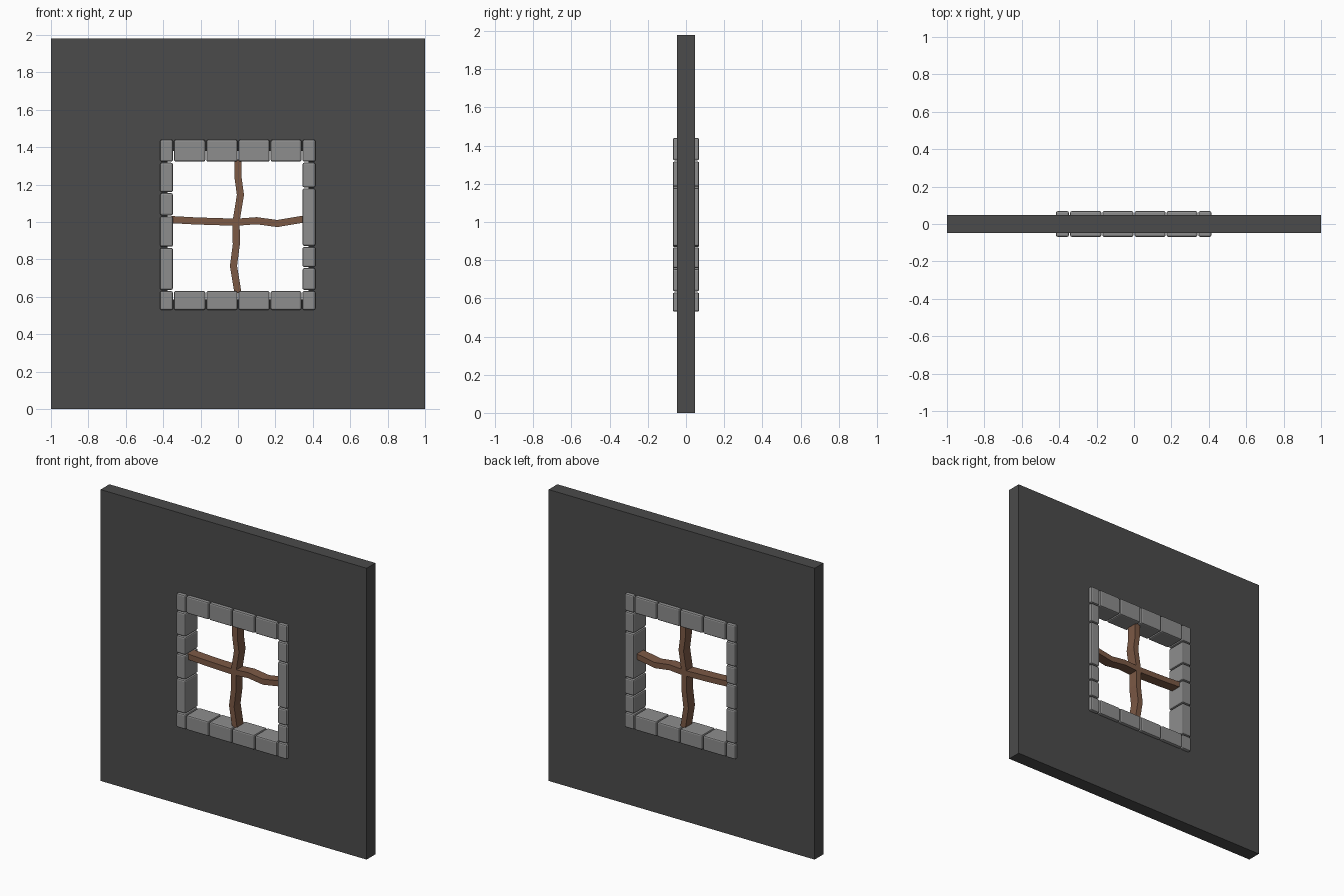
import bpy, bmesh
from mathutils import Vector

if "Cube" in bpy.data.objects:
    bpy.data.objects.remove(bpy.data.objects["Cube"])


def material(name, rgb):
    m = bpy.data.materials.new(name)
    m.diffuse_color = (*rgb, 1)
    m.use_nodes = True
    m.node_tree.nodes["Principled BSDF"].inputs["Base Color"].default_value = m.diffuse_color
    return m


WALL = material("dark grey wall", (0.07, 0.07, 0.07))
STONE = material("grey stone", (0.27, 0.27, 0.27))
WOOD = material("brown wood", (0.20, 0.10, 0.06))


def finish(bm, name, mat):
    bmesh.ops.recalc_face_normals(bm, faces=bm.faces)
    me = bpy.data.meshes.new(name)
    bm.to_mesh(me)
    bm.free()
    me.materials.append(mat)
    ob = bpy.data.objects.new(name, me)
    bpy.context.collection.objects.link(ob)
    return ob


def ring(bm, x0, x1, z0, z1, y):
    return [bm.verts.new((x, y, z)) for x, z in ((x0, z0), (x1, z0), (x1, z1), (x0, z1))]


# Wall slab with a square opening hidden behind the stones
bm = bmesh.new()
T = 0.047
rings = [ring(bm, *r, y) for y in (-T, T)
         for r in ((-1, 1, 0, 1.98), (-0.378, 0.378, 0.585, 1.38))]
for a, b in ((0, 1), (2, 3), (0, 2), (1, 3)):
    for i in range(4):
        j = (i + 1) % 4
        bm.faces.new((rings[a][i], rings[a][j], rings[b][j], rings[b][i]))
finish(bm, "wall", WALL)


# Bevelled stone blocks around the opening
def stone(name, x0, x1, z0, z1, gap=0.003, depth=0.069):
    bm = bmesh.new()
    bmesh.ops.create_cube(bm, size=1)
    bmesh.ops.scale(bm, vec=(x1 - x0 - 2 * gap, 2 * depth, z1 - z0 - 2 * gap), verts=bm.verts)
    bmesh.ops.translate(bm, vec=((x0 + x1) / 2, 0, (z0 + z1) / 2), verts=bm.verts)
    bmesh.ops.bevel(bm, geom=bm.edges[:], offset=0.009, segments=2, profile=0.5, affect='EDGES')
    finish(bm, name, STONE)


columns = (-0.42, -0.345, -0.172, 0, 0.172, 0.342, 0.417)
for i, (a, b) in enumerate(zip(columns, columns[1:])):
    stone(f"top_stone_{i}", a, b, 1.32, 1.443)
    stone(f"bottom_stone_{i}", a, b, 0.527, 0.634)

sides = (("left", -0.42, -0.345, (0.634, 0.865, 1.033, 1.157, 1.32)),
         ("right", 0.342, 0.417, (0.634, 0.756, 0.87, 1.182, 1.32)))
for side, x0, x1, levels in sides:
    for i, (a, b) in enumerate(zip(levels, levels[1:])):
        stone(f"{side}_stone_{i}", x0, x1, a, b)


# Crooked wooden bars: rectangular section swept along a bent path
def bar(name, path, across, depth=0.035, half=0.019):
    bm = bmesh.new()
    prev = None
    for x, z in path:
        c = Vector((x, 0, z))
        cur = [bm.verts.new(c + Vector(across) * half * s + Vector((0, depth * t, 0)))
               for s, t in ((-1, -1), (1, -1), (1, 1), (-1, 1))]
        if prev:
            for i in range(4):
                j = (i + 1) % 4
                bm.faces.new((prev[i], prev[j], cur[j], cur[i]))
        else:
            bm.faces.new(cur)
        prev = cur
    bm.faces.new(prev)
    finish(bm, name, WOOD)


bar("vertical_bar", ((0, 1.335), (0, 1.24), (0.013, 1.145), (-0.01, 1.005),
                     (-0.009, 0.88), (-0.024, 0.765), (0, 0.62)), (1, 0, 0))
bar("horizontal_bar", ((-0.355, 1.013), (-0.23, 1.006), (-0.01, 0.999),
                       (0.1, 1.007), (0.21, 0.992), (0.352, 1.016)), (0, 0, 1))
